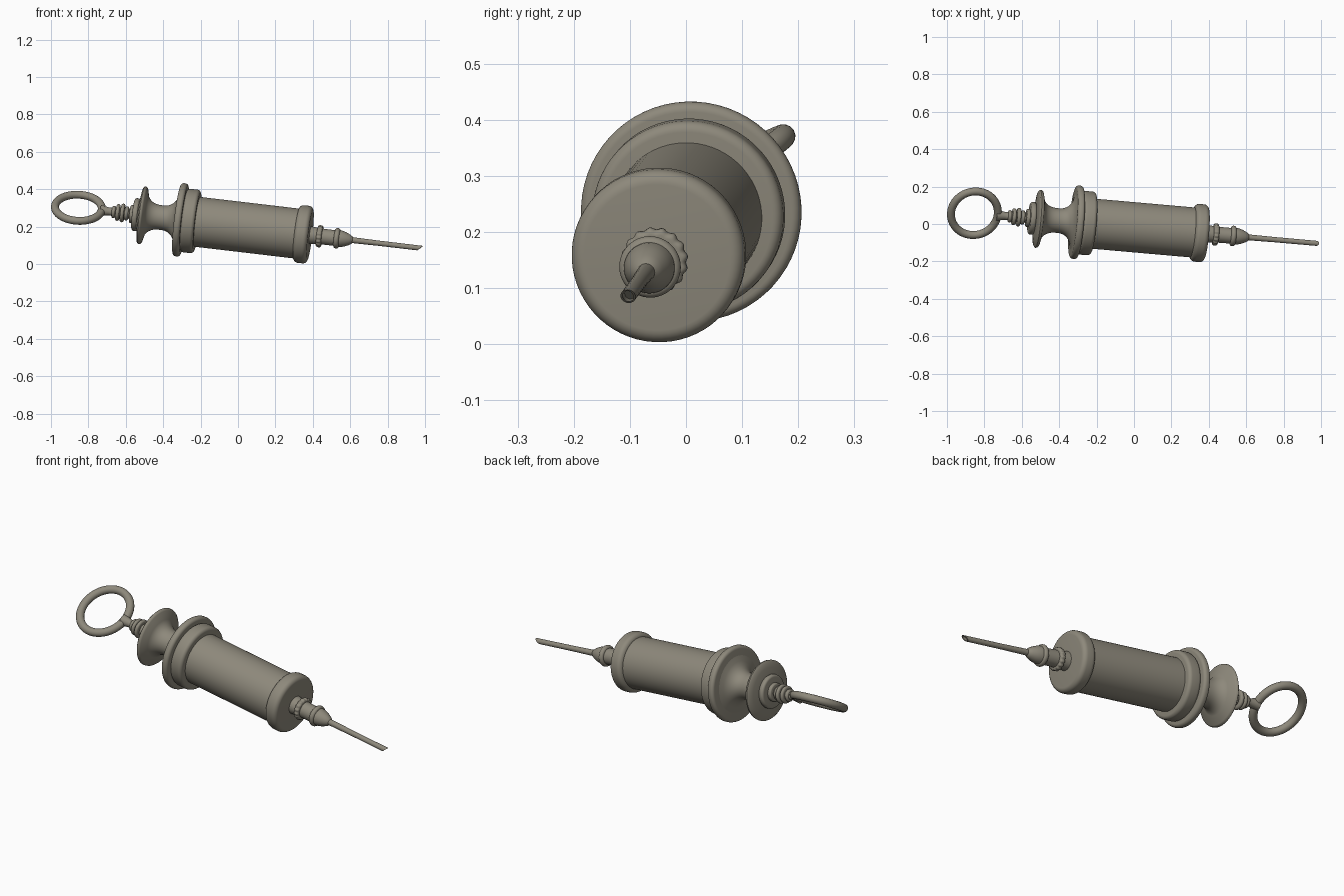
import bpy, bmesh, math
from mathutils import Vector, Matrix

if "Cube" in bpy.data.objects:
    bpy.data.objects.remove(bpy.data.objects["Cube"])

metal = bpy.data.materials.new("warm grey pewter")
metal.diffuse_color = (0.27, 0.25, 0.20, 1)
metal.use_nodes = True
metal.node_tree.nodes["Principled BSDF"].inputs["Base Color"].default_value = metal.diffuse_color

# Tilted axis of the whole instrument; side lies in the plane of the thumb ring
AXIS = Vector((1, -0.088, -0.118)).normalized()
ORIGIN = Vector((0, -0.0175, 0.2))
roll = math.radians(31)
SIDE = Vector((0, math.cos(roll), math.sin(roll)))
SIDE = (SIDE - AXIS * SIDE.dot(AXIS)).normalized()
UP = AXIS.cross(SIDE)


def place(t, a, b):
    return ORIGIN + AXIS * t * 1.011 + SIDE * a + UP * b


def finish(name, bm, angle=40):
    bmesh.ops.recalc_face_normals(bm, faces=bm.faces)
    me = bpy.data.meshes.new(name)
    bm.to_mesh(me)
    bm.free()
    me.materials.append(metal)
    ob = bpy.data.objects.new(name, me)
    bpy.context.collection.objects.link(ob)
    bpy.ops.object.select_all(action='DESELECT')
    ob.select_set(True)
    bpy.context.view_layer.objects.active = ob
    bpy.ops.object.shade_smooth_by_angle(angle=math.radians(angle))
    return ob


def turned(bm, profile, sides=64, lobes=0, depth=0.0):
    """Closed lathe of (position, radius) points; lobes scallop the rim."""
    rings = []
    for t, r in profile:
        ring = []
        for i in range(sides):
            a = 2 * math.pi * i / sides
            rr = r * (1 + depth * math.cos(lobes * a))
            ring.append(bm.verts.new(place(t, rr * math.cos(a), rr * math.sin(a))))
        rings.append(ring)
    for p, q in zip(rings, rings[1:]):
        for i in range(sides):
            j = (i + 1) % sides
            bm.faces.new((p[i], p[j], q[j], q[i]))
    bm.faces.new(rings[0])
    bm.faces.new(rings[-1])


def rounded(t0, t1, r, bevel, steps=6):
    """Profile of a disc with rounded rims."""
    pts = []
    for k in range(steps + 1):
        a = math.pi / 2 * k / steps
        pts.append((t0 + bevel * (1 - math.cos(a)), r - bevel * (1 - math.sin(a))))
    return pts + [(t0 + t1 - t, rr) for t, rr in reversed(pts)]


def part(name, profile, **kw):
    bm = bmesh.new()
    turned(bm, profile, **kw)
    return finish(name, bm)


# Barrel with its end cap and rear collar
part("barrel", [(-0.25, 0.134), (0.33, 0.134)])
part("front_cap", rounded(0.312, 0.386, 0.155, 0.024))
part("rear_collar", rounded(-0.29, -0.218, 0.171, 0.018))
part("finger_flange", rounded(-0.326, -0.288, 0.197, 0.016))

# Waisted spool between the flange and the grip disc
spool = [(-0.532, 0.085), (-0.526, 0.12), (-0.522, 0.147), (-0.515, 0.156), (-0.506, 0.154)]
for k in range(17):
    u = k / 16
    edge = abs(2 * u - 1)
    r_end = 0.148 if u < 0.5 else 0.18
    spool.append((-0.50 + 0.18 * u, 0.066 + (r_end - 0.066) * (1 - math.sqrt(max(0, 1 - edge ** 2.6)))))
part("spool_grip", spool + [(-0.31, 0.18)])

# Rear boss and plunger rod beads
part("rear_boss", rounded(-0.560, -0.530, 0.088, 0.012))
part("boss_step", rounded(-0.578, -0.55, 0.048, 0.008))
part("plunger_rod", [(-0.735, 0.03), (-0.715, 0.026), (-0.69, 0.021), (-0.67, 0.022),
                     (-0.655, 0.027), (-0.57, 0.027)], sides=32)
for i, (t, r) in enumerate([(-0.595, 0.038), (-0.617, 0.05), (-0.642, 0.045), (-0.664, 0.033)]):
    part("rod_bead_%d" % (i + 1), rounded(t - 0.010, t + 0.010, r, 0.0095), sides=40)

# Thumb ring: slightly oval torus in the rolled plane
bm = bmesh.new()
N, M = 72, 16
grid = []
for i in range(N):
    a = 2 * math.pi * i / N
    loop = []
    for j in range(M):
        b = 2 * math.pi * j / M
        c = 0.021 * math.cos(b)
        loop.append(bm.verts.new(place(-0.853 + (0.124 + c) * math.cos(a),
                                       (0.136 + c) * math.sin(a), 0.021 * math.sin(b))))
    grid.append(loop)
for i in range(N):
    p, q = grid[i], grid[(i + 1) % N]
    for j in range(M):
        k = (j + 1) % M
        bm.faces.new((p[j], q[j], q[k], p[k]))
finish("thumb_ring", bm)

# Nozzle: neck, scalloped collar, bead and cone
part("nozzle_neck", [(0.37, 0.05), (0.41, 0.045), (0.47, 0.042), (0.55, 0.042)], sides=48)
part("scalloped_collar", rounded(0.422, 0.450, 0.058, 0.011), sides=96, lobes=16, depth=0.035)
part("nozzle_bead", rounded(0.515, 0.543, 0.055, 0.013), sides=48)
part("nozzle_cone", [(0.53, 0.046), (0.55, 0.045), (0.575, 0.038), (0.595, 0.029),
                     (0.608, 0.021), (0.615, 0.013)], sides=48)

# Needle with a slanted hollow tip
bm = bmesh.new()
turned(bm, [(0.60, 0.016), (0.75, 0.014), (1.04, 0.0135)], sides=24)
normal = (AXIS - Vector((0, 0, 1)) * 1.2).normalized()
tip = place(0.974, 0, 0)
bmesh.ops.bisect_plane(bm, geom=bm.verts[:] + bm.edges[:] + bm.faces[:],
                       plane_co=tip, plane_no=normal, clear_outer=True)
rim = [e for e in bm.edges if e.is_boundary]
face = bmesh.ops.contextual_create(bm, geom=rim)["faces"]
bmesh.ops.recalc_face_normals(bm, faces=bm.faces)
bmesh.ops.inset_region(bm, faces=face, thickness=0.004)
bore = bmesh.ops.extrude_face_region(bm, geom=face)
bmesh.ops.translate(bm, vec=AXIS * -0.04,
                    verts=[g for g in bore["geom"] if isinstance(g, bmesh.types.BMVert)])
bmesh.ops.delete(bm, geom=[f for f in face if f.is_valid], context='FACES_ONLY')
finish("needle", bm)
